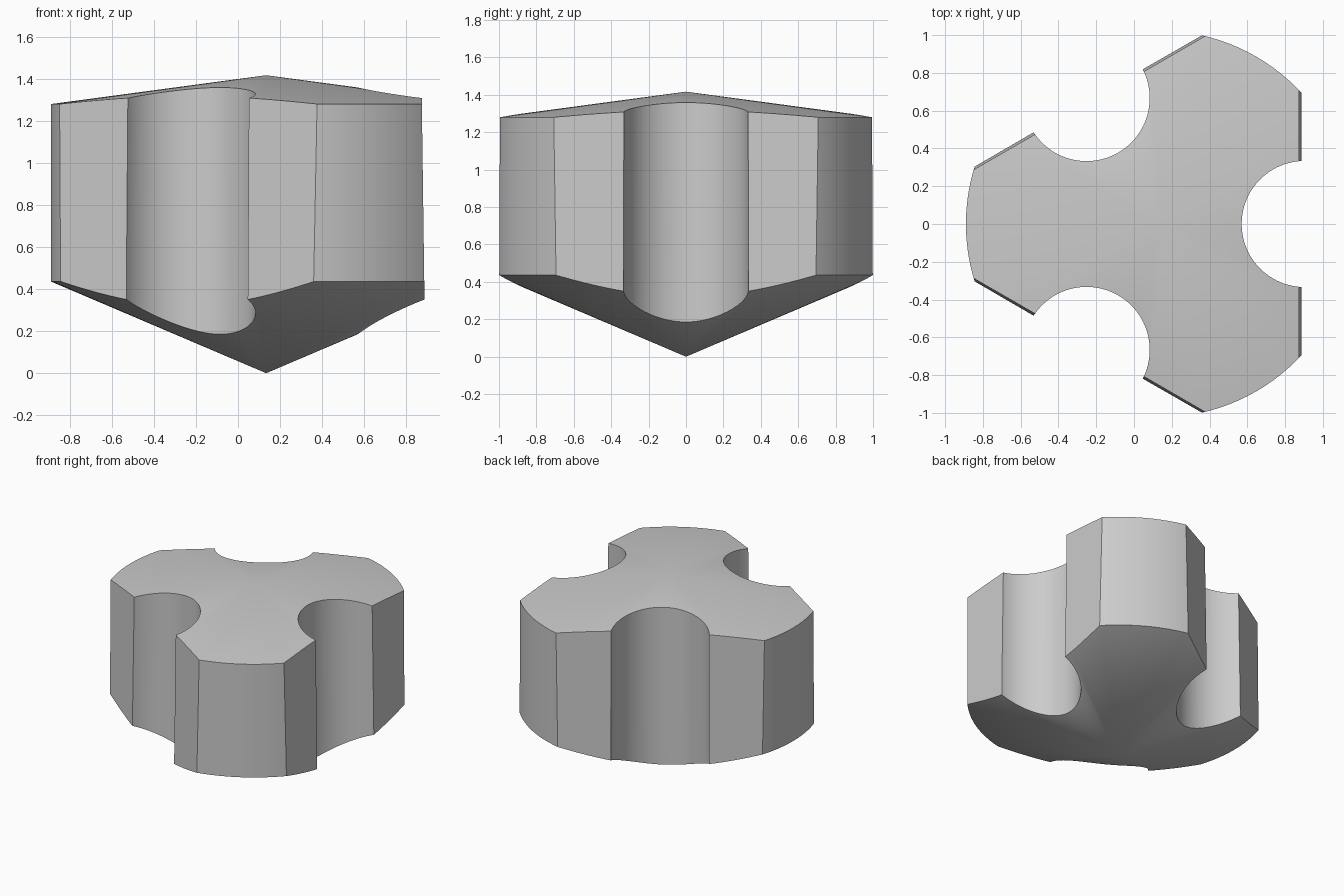
import bpy
import bmesh
from math import cos, sin, tau, radians
from mathutils import Vector

cube = bpy.data.objects.get("Cube")
if cube:
    bpy.data.objects.remove(cube)

AXIS_X = 0.134                      # the lathe axis sits off the box centre
RADIUS = 1.024
FLAT_DIST, FLAT_Z, FLAT_DRAFT = 0.753, 0.35, 0.0136
NOTCH_DIST, NOTCH_RADIUS = 0.77, 0.334
ANGLES = [i * tau / 3 for i in range(3)]


def make_object(name, bm):
    mesh = bpy.data.meshes.new(name)
    bmesh.ops.recalc_face_normals(bm, faces=bm.faces)
    bm.to_mesh(mesh)
    bm.free()
    obj = bpy.data.objects.new(name, mesh)
    obj.location.x = AXIS_X
    bpy.context.collection.objects.link(obj)
    return obj


# Body: lathed profile with a shallow cone on top and a steeper one below
bm = bmesh.new()
profile = [(0, 0), (RADIUS, 0.436), (RADIUS, 1.28), (0, 1.417)]
verts = [bm.verts.new((r, 0, z)) for r, z in profile]
edges = [bm.edges.new(pair) for pair in zip(verts, verts[1:])]
bmesh.ops.spin(bm, geom=verts + edges, cent=(0, 0, 0), axis=(0, 0, 1),
               angle=tau, steps=120)
bmesh.ops.remove_doubles(bm, verts=bm.verts, dist=0.0005)

# Three slightly drafted flats sliced off the rim
for a in ANGLES:
    cut = bmesh.ops.bisect_plane(
        bm, geom=bm.verts[:] + bm.edges[:] + bm.faces[:],
        plane_co=Vector((FLAT_DIST * cos(a), FLAT_DIST * sin(a), FLAT_Z)),
        plane_no=Vector((cos(a), sin(a), FLAT_DRAFT)), clear_outer=True)
    rim = [e for e in cut["geom_cut"] if isinstance(e, bmesh.types.BMEdge)]
    bmesh.ops.contextual_create(bm, geom=rim)
body = make_object("lobed_body", bm)

# Three round finger notches cut through the flats
bm = bmesh.new()
for a in ANGLES:
    part = bmesh.ops.create_cone(bm, cap_ends=True, segments=96, depth=3,
                                 radius1=NOTCH_RADIUS, radius2=NOTCH_RADIUS)
    bmesh.ops.translate(bm, verts=part["verts"],
                        vec=(NOTCH_DIST * cos(a), NOTCH_DIST * sin(a), 0.7))
cutter = make_object("notch_cutter", bm)
cutter.hide_render = True

mod = body.modifiers.new("notches", "BOOLEAN")
mod.operation = "DIFFERENCE"
mod.solver = "EXACT"
mod.object = cutter
bpy.ops.object.select_all(action="DESELECT")
body.select_set(True)
bpy.context.view_layer.objects.active = body
bpy.ops.object.modifier_apply(modifier=mod.name)
bpy.data.objects.remove(cutter)

# Single grey finish
grey = bpy.data.materials.new("plain_grey")
grey.use_nodes = True
colour = (0.6, 0.6, 0.6, 1)
grey.diffuse_color = colour
grey.node_tree.nodes["Principled BSDF"].inputs["Base Color"].default_value = colour
body.data.materials.clear()
body.data.materials.append(grey)

bpy.ops.object.shade_smooth_by_angle(angle=radians(25))
